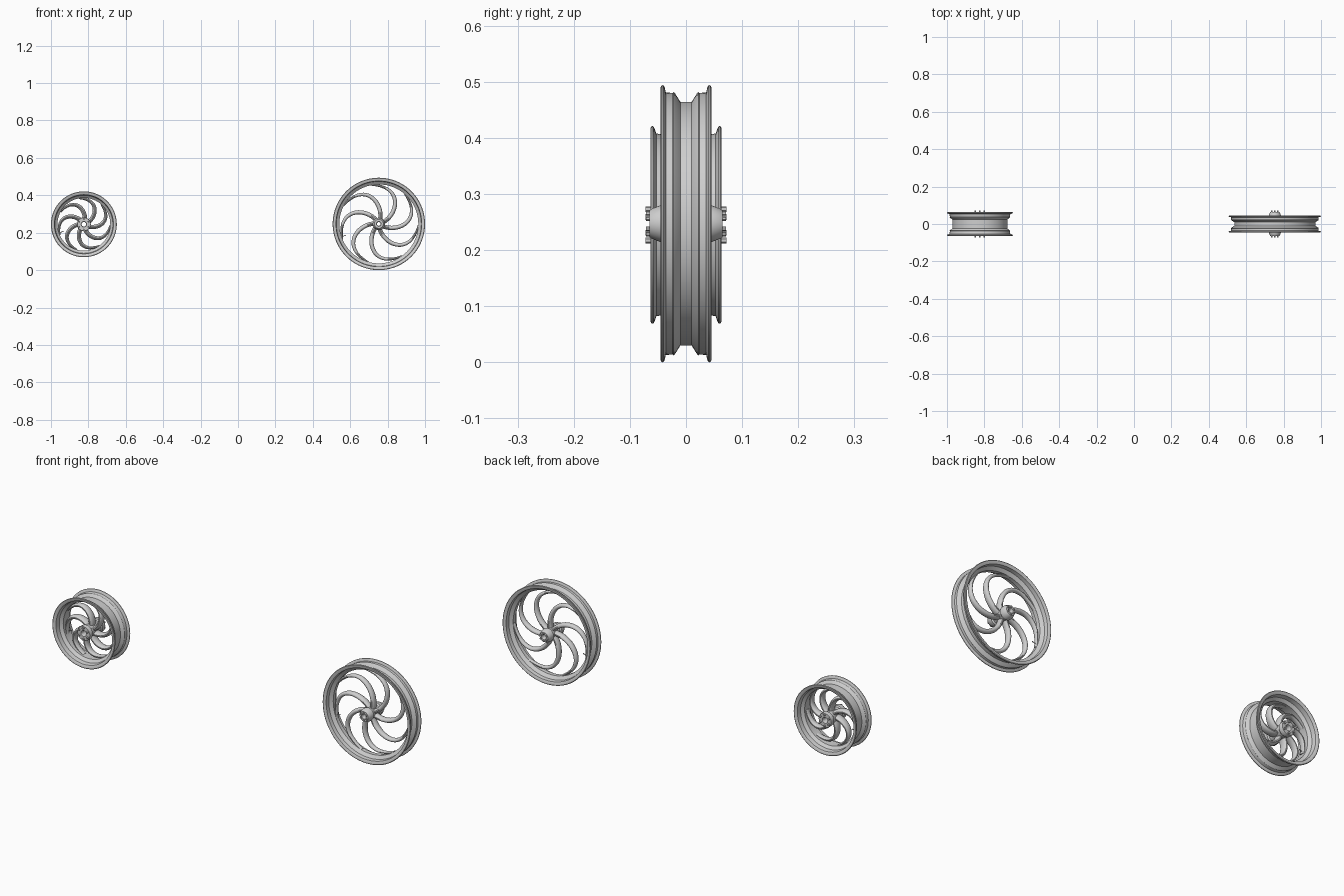
import bpy, bmesh, math
from mathutils import Vector
from mathutils.geometry import interpolate_bezier

cube = bpy.data.objects.get("Cube")
if cube:
    bpy.data.objects.remove(cube)

metal = bpy.data.materials.new("light grey metal")
metal.use_nodes = True
GREY = (0.62, 0.62, 0.62, 1)
metal.diffuse_color = GREY
metal.node_tree.nodes["Principled BSDF"].inputs["Base Color"].default_value = GREY


def finish(bm, name):
    """Turn a bmesh into a smooth mesh with sharp edges kept."""
    bmesh.ops.recalc_face_normals(bm, faces=bm.faces)
    mesh = bpy.data.meshes.new(name)
    bm.to_mesh(mesh)
    bm.free()
    mesh.materials.append(metal)
    for p in mesh.polygons:
        p.use_smooth = True
    mesh.set_sharp_from_angle(angle=math.radians(35))
    return mesh


def place(mesh, name, centre, angle=0.0):
    """Put a mesh at a wheel centre, turned counter-clockwise in front view."""
    ob = bpy.data.objects.new(name, mesh)
    ob.location = centre
    ob.rotation_euler = (0, -angle, 0)
    bpy.context.collection.objects.link(ob)
    return ob


def bridge(bm, rings, closed):
    """Join rings of vertices with quads."""
    n = len(rings[0])
    for i in range(len(rings) if closed else len(rings) - 1):
        a, b = rings[i], rings[(i + 1) % len(rings)]
        for j in range(n):
            k = (j + 1) % n
            bm.faces.new((a[j], a[k], b[k], b[j]))


def lathe(half, name, steps):
    """Spin a half section of (y, radius), mirrored across y = 0, about y."""
    section = half + [(-y, r) for y, r in reversed(half)]
    bm = bmesh.new()
    rings = []
    for i in range(steps):
        a = math.tau * i / steps
        rings.append([bm.verts.new((r * math.cos(a), y, r * math.sin(a)))
                      for y, r in section])
    bridge(bm, rings, True)
    return finish(bm, name)


def spoke(scale, width, depth, name):
    """Sweep a tapering oval along a curved path from hub to rim."""
    ctrl = [Vector((x * scale, 0, z * scale)) for x, z in
            ((0.08, 0.03), (0.43, 0.21), (0.53, 0.82), (-0.16, 0.845))]
    path = interpolate_bezier(*ctrl, 24)
    bm = bmesh.new()
    rings = []
    for i, p in enumerate(path):
        t = i / (len(path) - 1)
        d = (path[min(i + 1, len(path) - 1)] - path[max(i - 1, 0)]).normalized()
        side = Vector((-d.z, 0, d.x))
        w = width * (1 - 0.6 * t ** 3)
        h = depth * (1 - 0.45 * t)
        ring = []
        for j in range(14):
            a = math.tau * j / 14
            ring.append(bm.verts.new(p + side * (w * math.cos(a))
                                     + Vector((0, h * math.sin(a), 0))))
        rings.append(ring)
    bridge(bm, rings, False)
    bm.faces.new(rings[0])
    bm.faces.new(rings[-1])
    return finish(bm, name)


def rod(radius, length, sides, name, along_y):
    bm = bmesh.new()
    bmesh.ops.create_cone(bm, cap_ends=True, segments=sides, radius1=radius,
                          radius2=radius, depth=length)
    for v in bm.verts:
        x, y, z = v.co
        v.co = (x, z, y) if along_y else (z, x, y)
    return finish(bm, name)


def wheel(label, centre, rim, hub, spoke_size, bolts, valve_radius):
    centre = Vector(centre)
    place(lathe(rim, label + "_rim", 96), label + "_rim", centre)
    place(lathe(hub, label + "_hub", 40), label + "_hub", centre)

    # seven curved spokes
    arm = spoke(*spoke_size, label + "_spoke")
    for i in range(7):
        place(arm, f"{label}_spoke_{i + 1}", centre, math.tau * i / 7)

    # hub bolts on both faces
    circle, reach, size = bolts
    bolt = rod(size, 0.016, 6, label + "_bolt", True)
    for side in (-1, 1):
        for i in range(6):
            a = math.tau * (i + 0.5) / 6
            offset = Vector((circle * math.cos(a), side * (reach - 0.008),
                             circle * math.sin(a)))
            place(bolt, label + "_hub_bolt", centre + offset)

    # valve stem inside the rim
    a = math.radians(199)
    out = Vector((math.cos(a), 0, math.sin(a))) * valve_radius
    place(rod(0.002, 0.03, 10, label + "_valve", False),
          label + "_valve_stem", centre + out, a)


# large narrow wheel: rim section runs out along the tread and back inside
wheel("large_wheel", (0.753, 0, 0.247),
      rim=[(0.010, 0.217), (0.020, 0.233), (0.022, 0.235), (0.024, 0.233),
           (0.036, 0.234), (0.038, 0.243), (0.040, 0.2465), (0.043, 0.247),
           (0.045, 0.244), (0.044, 0.236), (0.041, 0.229), (0.022, 0.227),
           (0.010, 0.211)],
      hub=[(0.010, 0.026), (0.026, 0.027), (0.032, 0.033), (0.045, 0.033),
           (0.062, 0.026), (0.065, 0.024), (0.065, 0.013), (0.060, 0.010)],
      spoke_size=(0.247, 0.0115, 0.018),
      bolts=(0.0185, 0.071, 0.004), valve_radius=0.2)

# small wide wheel
wheel("small_wheel", (-0.824, 0, 0.245),
      rim=[(0.024, 0.147), (0.034, 0.160), (0.036, 0.162), (0.038, 0.160),
           (0.053, 0.163), (0.056, 0.172), (0.058, 0.1755), (0.061, 0.176),
           (0.063, 0.173), (0.062, 0.165), (0.058, 0.158), (0.036, 0.155),
           (0.024, 0.141)],
      hub=[(0.012, 0.030), (0.034, 0.031), (0.040, 0.036), (0.058, 0.037),
           (0.062, 0.035), (0.062, 0.015), (0.056, 0.012)],
      spoke_size=(0.165, 0.0115, 0.024),
      bolts=(0.028, 0.072, 0.005), valve_radius=0.13)
